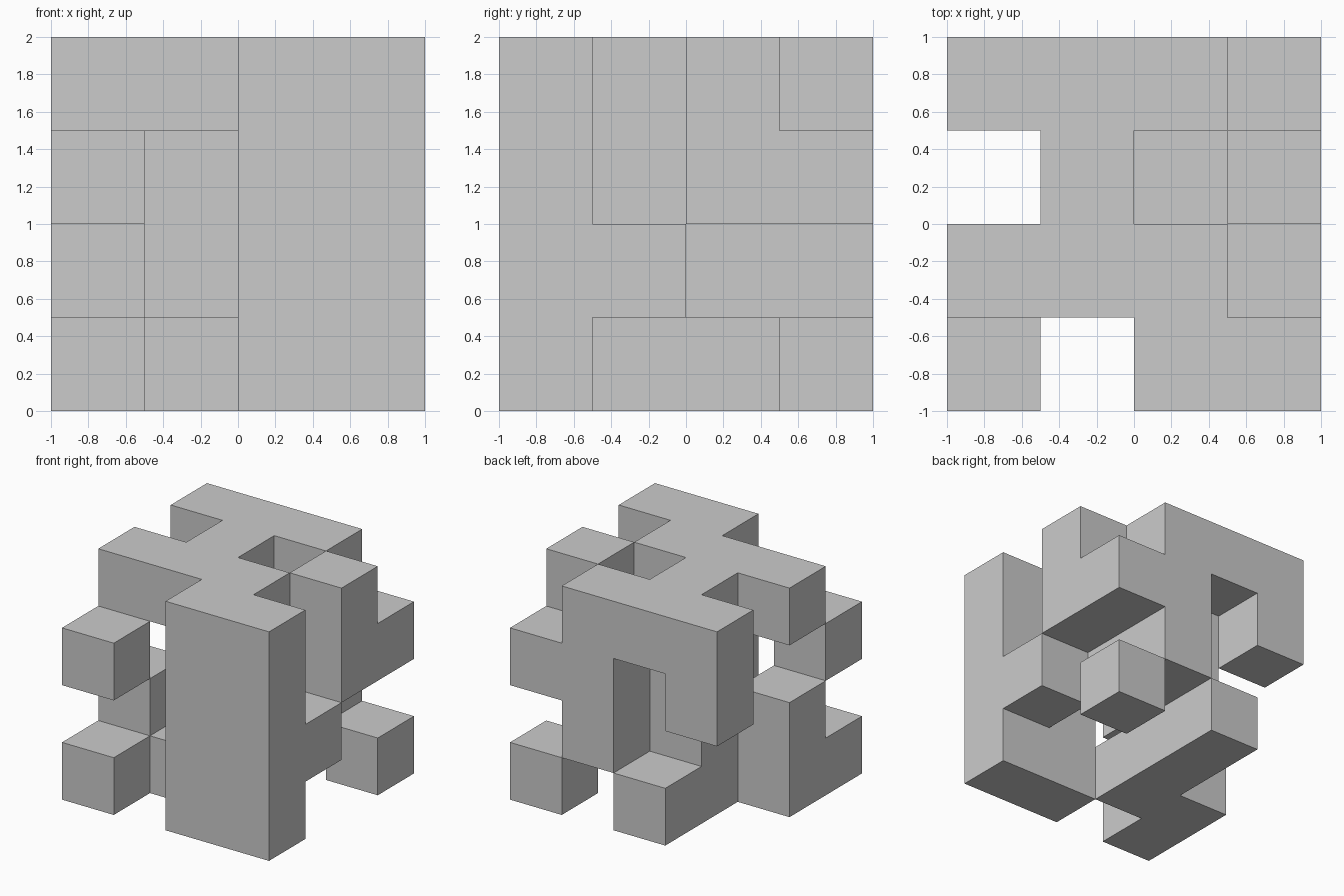
import bpy, bmesh
from mathutils import Vector

if "Cube" in bpy.data.objects:
    bpy.data.objects.remove(bpy.data.objects["Cube"])

CELL = 0.5

# Four storeys from bottom to top; rows run front to back, columns left to right
LAYERS = [
    ("#.##", "##..", ".#..", ".#.#"),
    ("..##", "#..#", ".##.", "..#."),
    ("#.##", "..#.", ".###", "#.##"),
    ("..##", "###.", ".#.#", "###."),
]

filled = {(x, y, z)
          for z, rows in enumerate(LAYERS)
          for y, row in enumerate(rows)
          for x, mark in enumerate(row) if mark == "#"}


def add_side(bm, cell, axis, step):
    """Square on one side of a cube cell, wound to face outwards."""
    centre = Vector(cell) + Vector((0.5, 0.5, 0.5))
    n, u, v = Vector(), Vector(), Vector()
    n[axis] = step * 0.5
    u[(axis + 1) % 3] = 0.5
    v[(axis + 2) % 3] = 0.5 * step
    corners = [centre + n + a * u + b * v
               for a, b in ((-1, -1), (1, -1), (1, 1), (-1, 1))]
    bm.faces.new([bm.verts.new(((c.x - 2) * CELL, (c.y - 2) * CELL, c.z * CELL))
                  for c in corners])


# Outer skin only: a side is built where the neighbouring cell is empty
bm = bmesh.new()
for cell in sorted(filled):
    for axis in range(3):
        for step in (-1, 1):
            neighbour = list(cell)
            neighbour[axis] += step
            if tuple(neighbour) not in filled:
                add_side(bm, cell, axis, step)
bmesh.ops.remove_doubles(bm, verts=bm.verts, dist=0.001)

mesh = bpy.data.meshes.new("cube_lattice")
bm.to_mesh(mesh)
bm.free()
bpy.context.collection.objects.link(bpy.data.objects.new("cube_lattice", mesh))
